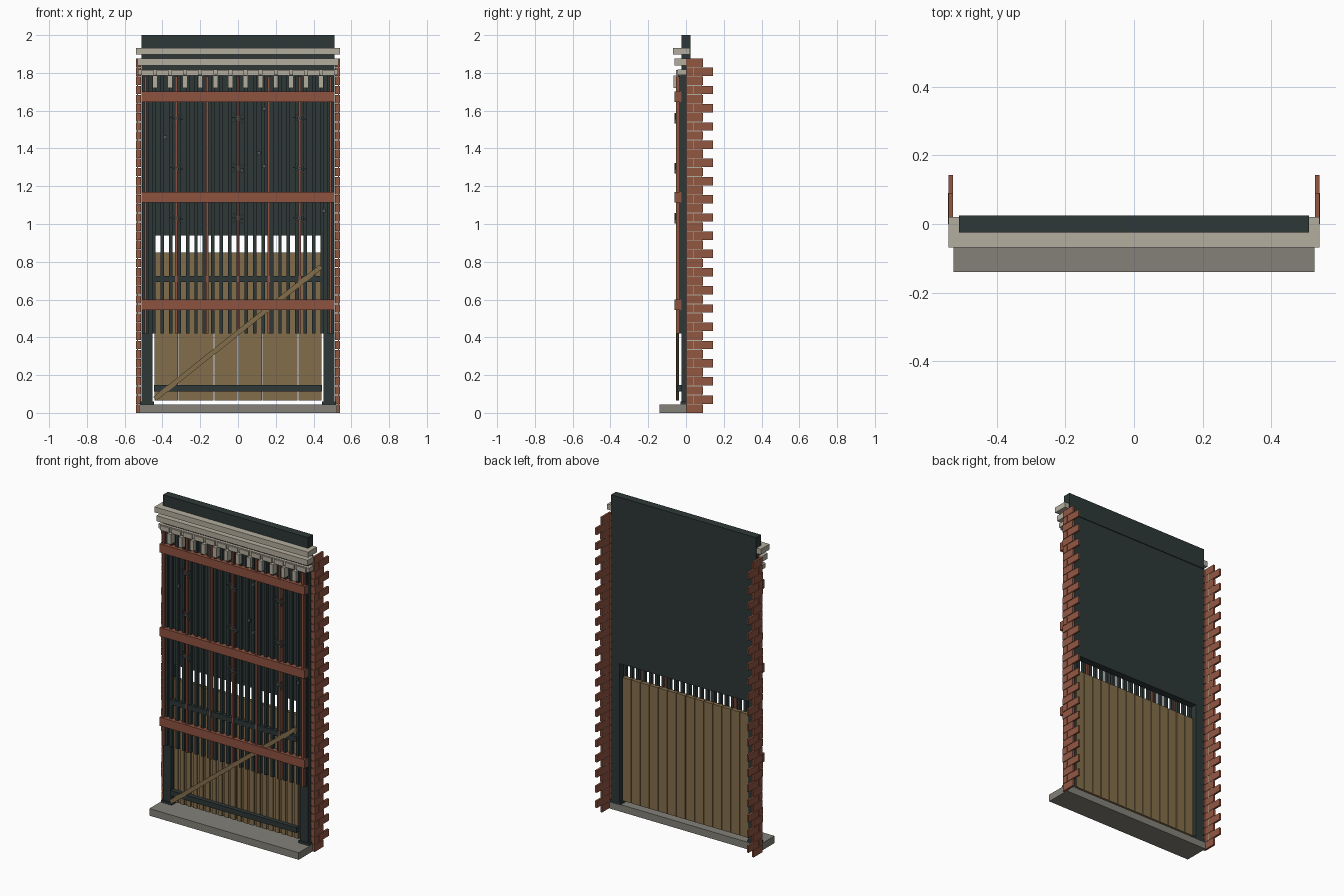
import bpy, bmesh, math, random
from mathutils import Matrix, Vector

random.seed(4)
cube = bpy.data.objects.get("Cube")
if cube:
    bpy.data.objects.remove(cube, do_unlink=True)


def material(name, rgb):
    m = bpy.data.materials.new(name)
    m.use_nodes = True
    m.diffuse_color = (*rgb, 1)
    m.node_tree.nodes["Principled BSDF"].inputs["Base Color"].default_value = (*rgb, 1)
    return m


DARK = material("dark_slate_paint", (0.027, 0.039, 0.039))
RUST = material("rust_red_iron", (0.27, 0.085, 0.05))
BRICK = material("red_brick", (0.29, 0.095, 0.055))
WOOD = material("old_wood", (0.23, 0.155, 0.07))
STONE = material("cornice_stone", (0.45, 0.42, 0.34))
SILL = material("sill_stone", (0.23, 0.22, 0.19))
STEEL = material("dull_steel", (0.09, 0.1, 0.1))


def build(name, mat, boxes):
    """One object from (x0, x1, y0, y1, z0, z1) boxes, each with an optional tilt about y."""
    bm = bmesh.new()
    for b in boxes:
        x0, x1, y0, y1, z0, z1 = b[:6]
        tilt = Matrix.Rotation(b[6], 4, 'Y') if len(b) > 6 else Matrix()
        centre = Matrix.Translation(((x0 + x1) / 2, (y0 + y1) / 2, (z0 + z1) / 2))
        size = Matrix.Diagonal((x1 - x0, y1 - y0, z1 - z0, 1))
        bmesh.ops.create_cube(bm, size=1, matrix=centre @ tilt @ size)
    mesh = bpy.data.meshes.new(name)
    bm.to_mesh(mesh)
    bm.free()
    mesh.materials.append(mat)
    ob = bpy.data.objects.new(name, mesh)
    bpy.context.collection.objects.link(ob)
    return ob


def both_sides(boxes):
    return boxes + [(-b[1], -b[0], *b[2:]) for b in boxes]


# Main dark frame: upper panel, posts, head beam, threshold
build("upper_panel", DARK, [(-0.51, 0.51, -0.025, 0.02, 0.94, 1.87)])
build("head_beam", DARK, [(-0.51, 0.51, -0.025, 0.025, 1.87, 2.0)])
build("side_posts", DARK, both_sides([(0.452, 0.51, -0.025, 0.02, 0.045, 0.94)]))
build("threshold", DARK, both_sides([(0.445, 0.52, -0.03, 0.02, 0.04, 0.06)]))
build("sill", SILL, [(-0.525, 0.525, -0.14, 0.02, 0, 0.045)])

# Wooden door: planks, ledges and diagonal brace
N = 14
pitch = 0.89 / N
build("door_planks", WOOD, [(-0.445 + i * pitch + 0.002, -0.445 + (i + 1) * pitch - 0.002,
                             -0.015, 0.005, 0.065, 0.85) for i in range(N)])
build("plank_cover_strips", WOOD, [(-0.445 + (i + 0.2) * 0.0445, -0.445 + (i + 0.85) * 0.0445,
                                    -0.022, -0.014, 0.065, 0.85) for i in range(20)])
build("door_ledges", DARK, [(-0.445, 0.445, -0.048, -0.02, z, z + 0.033) for z in (0.114, 0.692)])
run, rise = 0.88, 0.70
length = math.hypot(run, rise)
build("door_brace", WOOD, [(-length / 2, length / 2, -0.052, -0.036, 0.412, 0.438,
                            -math.atan2(rise, run))])

# Closely spaced dark battens over the upper two thirds
build("battens", DARK, [(x - 0.009, x + 0.009, -0.042, -0.02, 0.42, 1.80)
                        for x in [(i - 10) * 0.0445 for i in range(21)]])
build("edge_battens", DARK, both_sides([(0.472, 0.508, -0.035, -0.02, 0.42, 1.80)]))

# Red iron grille
build("grille_rails", RUST, [(-0.51, 0.51, -0.06, -0.025, z, z + 0.055)
                             for z in (0.545, 1.115, 1.647)])
build("grille_bars", RUST, [(x - 0.006, x + 0.006, -0.052, -0.025, 0.42, 1.78)
                            for x in [i * 0.1633 for i in range(-3, 4)]])

# Small twisted wire crosses on the grille
wires = []
for x in (-0.326, 0, 0.326):
    for z in (1.03, 1.295, 1.56):
        for a in (0.15, 0.85, -0.7):
            wires.append((x - 0.035, x + 0.035, -0.06, -0.052, z - 0.003, z + 0.003, a))
build("wire_crosses", STEEL, wires)
build("loose_chips", STEEL, [(x - 0.009, x + 0.009, -0.05, -0.04, z - 0.009, z + 0.009)
                             for x, z in ((-0.385, 1.46), (0.14, 1.61), (0.11, 1.375),
                                          (0.14, 1.305), (0.02, 1.285), (0.455, 1.07))])

# Stone cornice with dentils and brackets
build("cornice_top", STONE, [(-0.54, 0.54, -0.068, 0.02, 1.897, 1.932)])
build("cornice_middle", STONE, [(-0.532, 0.532, -0.06, 0.0, 1.84, 1.875)])
build("cornice_lower", STONE, [(-0.53, 0.53, -0.044, 0.0, 1.79, 1.818)])
build("dentils", STONE, [(x - 0.032, x + 0.032, -0.052, -0.03, 1.785, 1.815)
                         for x in [(i - 6) * 0.08 for i in range(13)]])
build("brackets", STONE, [(x - 0.013, x + 0.013, -0.065, -0.025, 1.72, 1.785)
                          for x in [(i - 5.5) * 0.08 for i in range(12)]])

# Toothed brick jambs: short and long courses alternate
COURSES = 39
step = 1.88 / COURSES
bricks = []
for i in range(COURSES):
    z0, z1 = i * step, (i + 1) * step - 0.004
    spans = [(0.043, 0.142), (0, 0.039)] if i % 2 else [(0, 0.09)]
    for y0, y1 in spans:
        bricks.append((0.527, 0.54 + random.uniform(-0.001, 0.001), y0, y1, z0, z1))
    bricks.append((0.514, 0.53, 0, 0.012, z0, z1))
build("brick_jambs", BRICK, both_sides(bricks))
build("mortar", STONE, both_sides([(0.529, 0.536, 0.003, 0.086, 0.002, 1.872)]))
